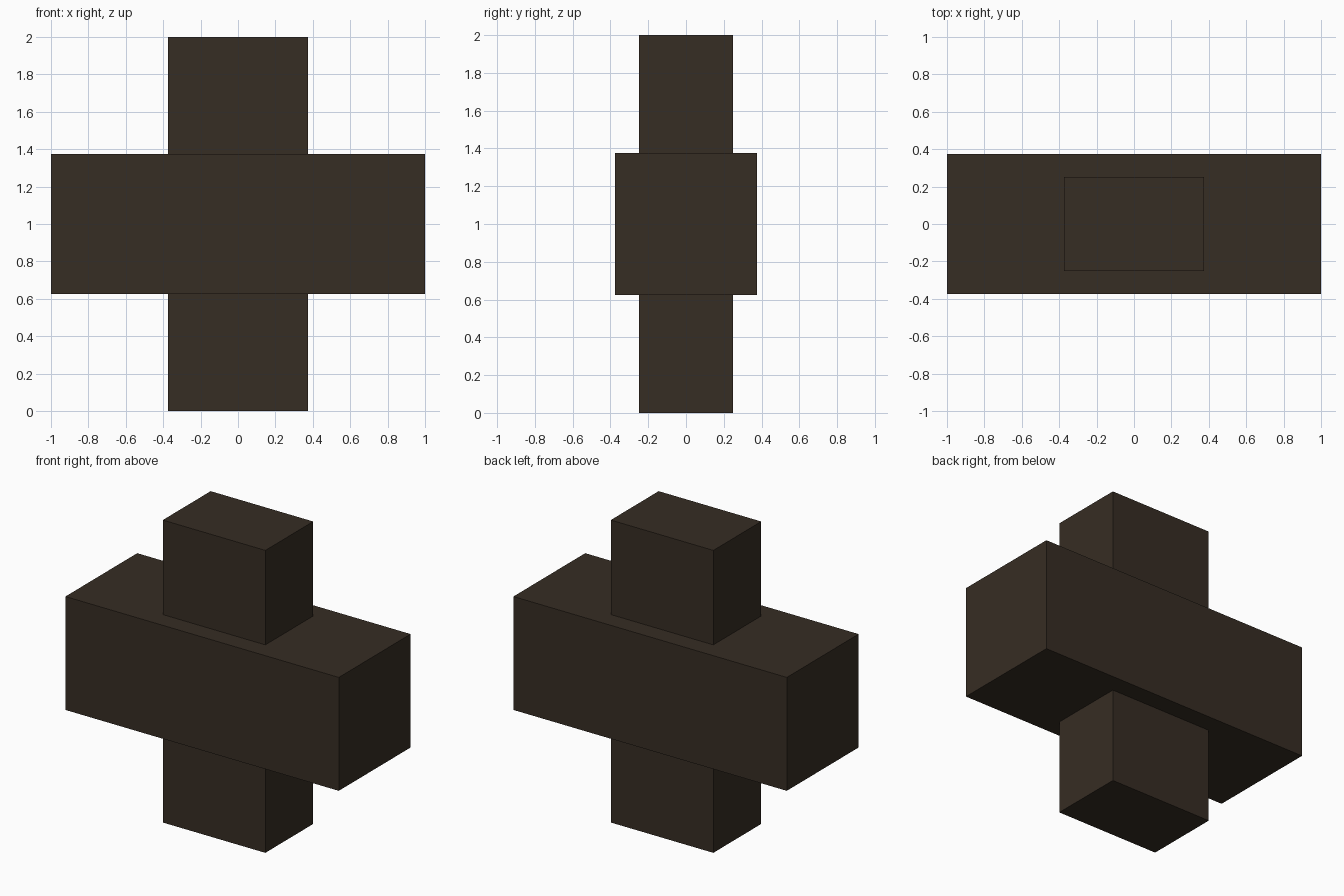
import bpy

if "Cube" in bpy.data.objects:
    bpy.data.objects.remove(bpy.data.objects["Cube"])

# One dark brown for the whole model
brown = bpy.data.materials.new("dark_brown")
brown.diffuse_color = (0.037, 0.026, 0.017, 1.0)
brown.use_nodes = True
brown.node_tree.nodes["Principled BSDF"].inputs["Base Color"].default_value = brown.diffuse_color


def box(name, size, center):
    bpy.ops.mesh.primitive_cube_add(size=1, location=center)
    obj = bpy.context.object
    obj.name = name
    obj.scale = size
    bpy.ops.object.transform_apply(location=False, rotation=False, scale=True)
    obj.data.materials.append(brown)
    return obj


# Upright post running through the crossbeam
box("upright_post", (0.75, 0.5, 2.0), (0, 0, 1))
# Thicker horizontal crossbeam
box("crossbeam", (2.0, 0.75, 0.75), (0, 0, 1))
